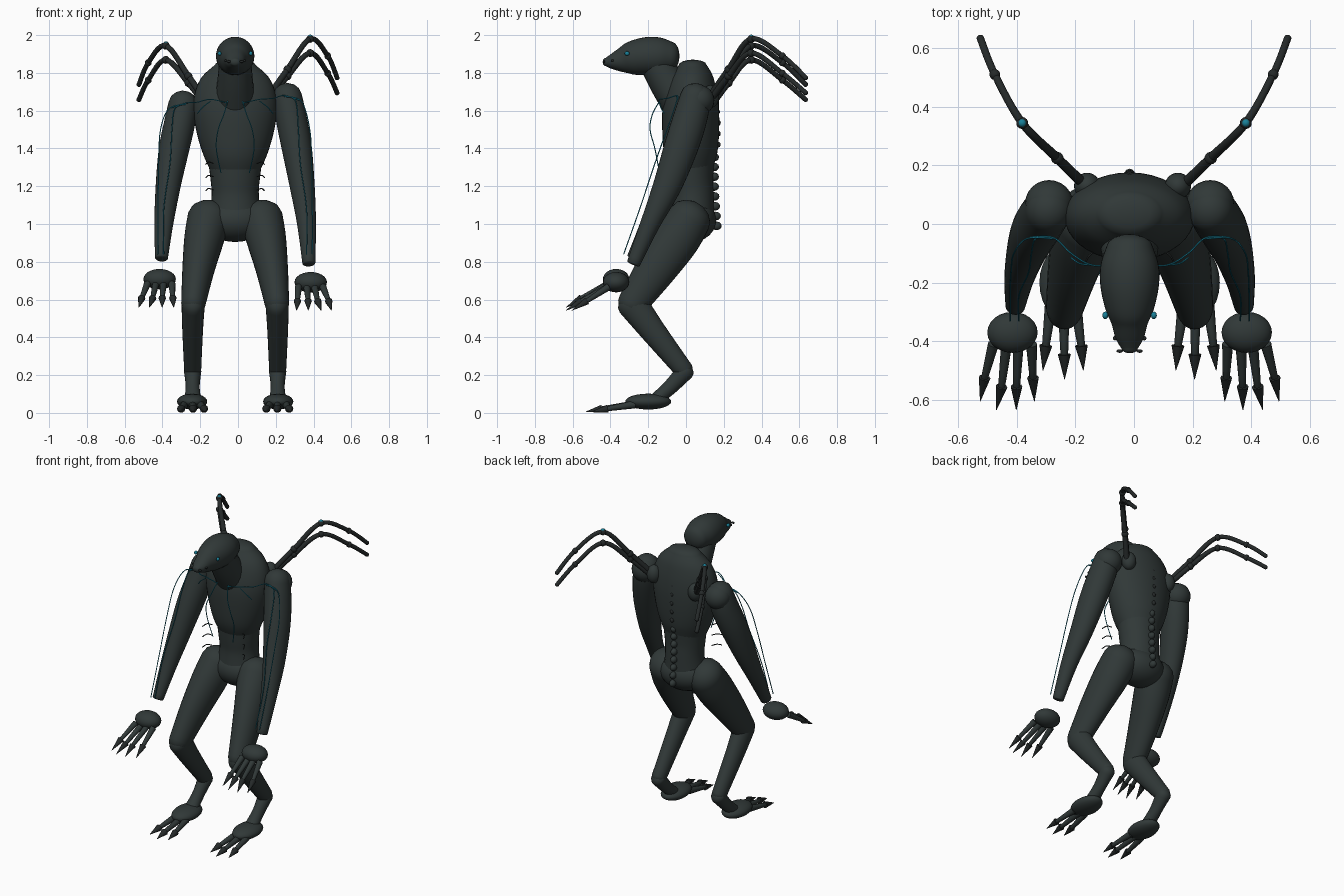
import bpy, bmesh, math
from mathutils import Vector, Matrix

if "Cube" in bpy.data.objects:
    bpy.data.objects.remove(bpy.data.objects["Cube"])

MID = -0.015  # body centre line


def material(name, color):
    m = bpy.data.materials.new(name)
    m.use_nodes = True
    m.diffuse_color = (*color, 1)
    bsdf = m.node_tree.nodes["Principled BSDF"]
    bsdf.inputs["Base Color"].default_value = (*color, 1)
    bsdf.inputs["Roughness"].default_value = 0.6
    return m


HIDE = material("dark_green_grey_hide", (0.03, 0.04, 0.039))
HORN = material("blackened_horn", (0.018, 0.022, 0.022))
GLOW = material("teal_glow", (0.01, 0.22, 0.32))


def finish(name, bm, mat):
    bmesh.ops.recalc_face_normals(bm, faces=bm.faces)
    me = bpy.data.meshes.new(name)
    bm.to_mesh(me)
    bm.free()
    me.materials.append(mat)
    me.shade_smooth()
    me.set_sharp_from_angle(angle=math.radians(50))
    ob = bpy.data.objects.new(name, me)
    bpy.context.collection.objects.link(ob)
    return ob


def ball(name, loc, size, mat=HIDE, seg=24):
    bm = bmesh.new()
    mtx = Matrix.Translation(loc) @ Matrix.Diagonal((*size, 1))
    bmesh.ops.create_uvsphere(bm, u_segments=seg, v_segments=seg // 2, radius=1, matrix=mtx)
    return finish(name, bm, mat)


def spline(rows, steps):
    """Catmull-Rom samples of rows holding position and radii."""
    out = []
    for i in range(len(rows) - 1):
        a, b = rows[max(i - 1, 0)], rows[i]
        c, d = rows[i + 1], rows[min(i + 2, len(rows) - 1)]
        for k in range(steps):
            t = k / steps
            out.append([0.5 * (2 * q + (r - p) * t + (2 * p - 5 * q + 4 * r - s) * t * t
                               + (3 * q - p - 3 * r + s) * t ** 3)
                        for p, q, r, s in zip(a, b, c, d)])
    return out + [list(rows[-1])]


def loft(name, rows, mat=HIDE, sides=24, steps=5, dome=(0.0, 0.0)):
    """Rows are (x, y, z, half width, half depth); dome rounds each end."""
    rows = [r if len(r) == 5 else (*r, r[3]) for r in rows]
    s = spline(rows, steps)
    pos = [Vector(r[:3]) for r in s]
    n = len(s)
    tan = [(pos[min(i + 1, n - 1)] - pos[max(i - 1, 0)]).normalized() for i in range(n)]
    rings = [(pos[i], tan[i], s[i][3], s[i][4]) for i in range(n)]

    def cap(i, way, depth):
        return [(pos[i] + tan[i] * way * depth * math.sin(a), tan[i],
                 s[i][3] * math.cos(a), s[i][4] * math.cos(a))
                for a in (math.radians(v) for v in (25, 50, 70, 85))]
    if dome[0]:
        rings = cap(0, -1, dome[0])[::-1] + rings
    if dome[1]:
        rings += cap(n - 1, 1, dome[1])
    bm = bmesh.new()
    loops = []
    for p, t, a, b in rings:
        u = Vector((1, 0, 0))
        u = (u - t * u.dot(t)).normalized()
        v = t.cross(u)
        angles = [2 * math.pi * k / sides for k in range(sides)]
        loops.append([bm.verts.new(p + u * a * math.cos(w) + v * b * math.sin(w)) for w in angles])
    for A, B in zip(loops, loops[1:]):
        for k in range(sides):
            j = (k + 1) % sides
            bm.faces.new((A[k], A[j], B[j], B[k]))
    bm.faces.new(loops[0][::-1])
    bm.faces.new(loops[-1])
    return finish(name, bm, mat)


def cable(name, pts, mat=GLOW, r=0.0028):
    cu = bpy.data.curves.new(name, "CURVE")
    cu.dimensions = "3D"
    cu.bevel_depth = r
    cu.bevel_resolution = 1
    path = spline(pts, 8)
    sp = cu.splines.new("POLY")
    sp.points.add(len(path) - 1)
    for q, p in zip(sp.points, path):
        q.co = (*p, 1)
    cu.materials.append(mat)
    bpy.context.collection.objects.link(bpy.data.objects.new(name, cu))


def clawed_digit(name, a, b, c, r):
    """Tapered digit from a to b, with a claw reaching c."""
    loft(name, [(*a, r), (*b, r * 0.62)], sides=12, steps=3, dome=(0, 0.006))
    loft(name + "_claw", [(*b, r * 1.05), (*c, 0.001)], HORN, sides=10, steps=1)


# Torso, neck and head
loft("chest", [(MID, 0.03, 1.29, .135, .115), (MID, 0.025, 1.37, .17, .14),
               (MID, 0.025, 1.48, .203, .15), (MID, 0.025, 1.6, .222, .15),
               (MID, 0.03, 1.7, .212, .135), (MID, 0.035, 1.78, .175, .11),
               (MID, 0.035, 1.84, .11, .075)], sides=36, dome=(0.04, 0.03))
loft("waist", [(MID, 0.03, 1.38, .15, .125), (MID, 0.03, 1.25, .132, .115),
               (MID, 0.035, 1.15, .125, .112), (MID, 0.03, 1.02, .14, .12)], sides=32)
ball("pelvis", (MID, 0.03, 1.02), (.17, .13, .115), seg=32)
loft("neck", [(MID, -0.17, 1.87, .085), (MID, -0.1, 1.75, .095), (MID, -0.02, 1.64, .11)])
loft("head", [(MID, -0.425, 1.857, .028, .022), (MID, -0.39, 1.86, .048, .042),
              (MID, -0.34, 1.868, .062, .066), (MID, -0.29, 1.878, .083, .088),
              (MID, -0.21, 1.888, .1, .101), (MID, -0.14, 1.888, .099, .099),
              (MID, -0.08, 1.885, .08, .08)], sides=32, dome=(0.016, 0.045))

# Vertebrae down the back
for i in range(8):
    ball("lower_vertebra", (MID, 0.148 + 0.004 * abs(i - 3.5) * (i < 4), 0.99 + i * 0.052),
         (.021, .027, .023), seg=12)
for i in range(7):
    ball("upper_vertebra", (MID, 0.17 - 0.004 * max(i - 2, 0) ** 1.6, 1.42 + i * 0.058),
         (.013, .014, .015), HORN, seg=12)

for s, side in ((1, "left"), (-1, "right")):
    def P(x, y, z, *r):
        return (MID + s * x, y, z, *r)
    lift = 0.02 * s

    # Face details
    ball(side + "_eye", P(.083, -0.312, 1.903), (.01, .013, .012), GLOW, 12)
    ball(side + "_nostril", P(.034, -0.434, 1.86), (.011, .006, .007), HORN, 12)
    ball(side + "_cheek_pit", P(.05, -0.39, 1.865), (.008, .008, .006), HORN, 10)

    # Arm and detached hand
    loft(side + "_arm", [P(.275, 0.05, 1.655 + lift, .078, .08), P(.295, 0.025, 1.55 + lift, .082, .09),
                         P(.325, -0.025, 1.4 + lift / 2, .08, .09), P(.355, -0.1, 1.2, .066, .075),
                         P(.378, -0.19, 1.0, .05, .052), P(.39, -0.278, 0.805 - lift * .7, .034, .036)],
         sides=28, dome=(0.07, 0.008))
    ball(side + "_shoulder", P(.275, 0.07, 1.635 + lift), (.082, .08, .08))
    drop = -0.008 * s
    ball(side + "_hand", P(.4, -0.37, 0.7 + drop), (.086, .07, .054))
    for x0, x1, x2, y in ((.335, .33, .325, 0), (.38, .386, .387, -.03),
                          (.42, .437, .455, -.03), (.465, .495, .51, 0)):
        clawed_digit(side + "_finger", P(x0, -0.41, 0.675 + drop), P(x1, -0.525 + y, 0.6 + drop),
                     P(x2, -0.605 + y, 0.55 + drop), .019)

    # Bent leg and foot
    loft(side + "_thigh", [P(.14, 0.02, 1.03, .113, .115), P(.165, -0.05, 0.92, .105, .122),
                           P(.195, -0.16, 0.76, .085, .108), P(.222, -0.285, 0.575, .064, .08)],
         sides=28, dome=(0.09, 0.06))
    loft(side + "_shin", [P(.222, -0.285, 0.58, .062, .082), P(.225, -0.18, 0.44, .055, .068),
                          P(.225, -0.01, 0.225, .045, .05)], dome=(0.06, 0.035))
    loft(side + "_ankle", [P(.225, -0.005, 0.22, .046, .048), P(.225, -0.08, 0.14, .037, .04),
                           P(.225, -0.16, 0.07, .045, .035)], dome=(0.04, 0.01))
    ball(side + "_foot", P(.228, -0.2, 0.06), (.08, .122, .042))
    for x0, x1, x2, y in ((.185, .165, .158, 0), (.225, .223, .222, -.03), (.268, .286, .296, 0)):
        clawed_digit(side + "_toe", P(x0, -0.27, 0.045), P(x1, -0.415 + y, 0.022),
                     P(x2, -0.5 + y, 0.006), .021)

    # Two jointed back tendrils growing from a pod
    ball(side + "_tendril_pod", (s * .155 - .005, 0.13, 1.655 + lift), (.045, .045, .06))
    for level, (zs, low) in (("upper", ((1.66, 1.8, 1.962, 1.872, 1.755), 0)),
                             ("lower", ((1.64, 1.765, 1.887, 1.78, 1.675), 1))):
        xy = ((.165, .13), (.262, .225), (.382, .345), (.475, .51), (.525, .635))
        pts = [(s * x, y, z + lift * .9) for (x, y), z in zip(xy, zs)]
        loft(side + "_" + level + "_tendril",
             [(*p, r) for p, r in zip(pts, (.018, .016, .014, .013, .013))],
             HORN, sides=12, steps=8, dome=(0, 0.01))
        for p, r in zip(pts[1:4], (.022, .021, .019)):
            ball(side + "_tendril_joint", p, (r, r, r), HORN, 14)
        if not low:
            top = Vector(pts[2]) + Vector((0, 0, .009))
            ball(side + "_tendril_light", top, (.015, .015, .014), GLOW, 12)

    # Glowing cables on the chest, collar and arm
    cable(side + "_chest_cable", [P(.04, -0.14, 1.65), P(.06, -0.178, 1.58), P(.09, -0.19, 1.5),
                                  P(.1, -0.165, 1.4), P(.075, -0.14, 1.27)])
    cable(side + "_collar_cable", [P(.04, -0.14, 1.64), P(.13, -0.14, 1.66),
                                   P(.2, -0.1, 1.655 + lift / 2), P(.26, -0.047, 1.66 + lift),
                                   P(.34, -0.045, 1.635 + lift)])
    cable(side + "_shoulder_cable", [P(.13, -0.14, 1.65), P(.17, -0.135, 1.62), P(.2, -0.115, 1.585)])
    for x0, x1, x2 in ((.32, .335, .378), (.35, .395, .408)):
        cable(side + "_arm_cable", [P(.26, -0.05, 1.655 + lift), P(x0, -0.05, 1.63 + lift),
                                    P(x1, -0.1, 1.5), P(x1 + .01, -0.165, 1.32),
                                    P(x2, -0.245, 1.08), P(x2, -0.33, 0.84)])

    # Fine floating rib filaments beside the waist
    for z in (1.18, 1.25, 1.32):
        cable(side + "_rib_filament", [P(.115, -0.09, z), P(.14, -0.11, z + .008),
                                       P(.155, -0.14, z - .004)], HORN, .003)
